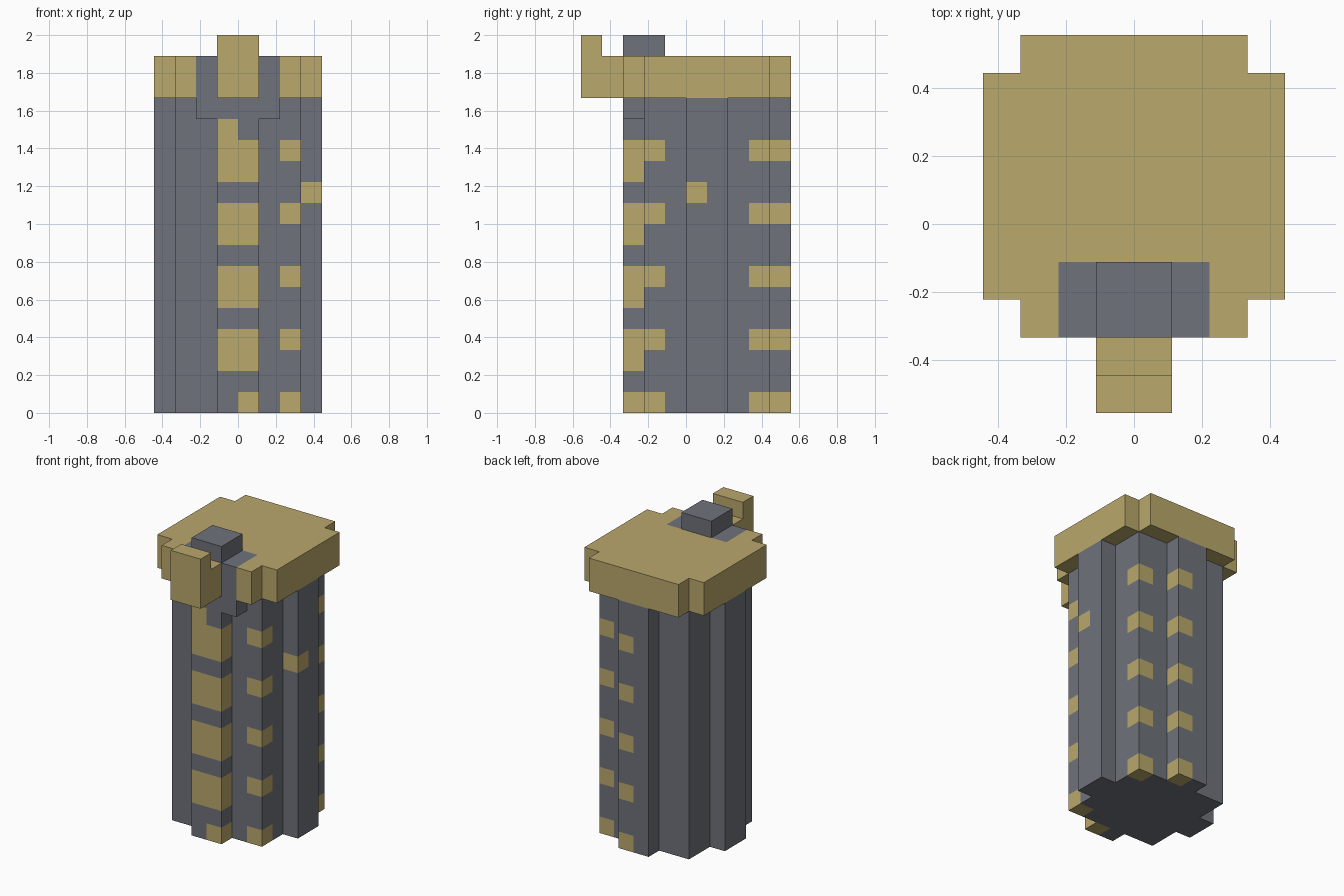
import bpy
import bmesh
from mathutils import Vector

cube = bpy.data.objects.get("Cube")
if cube:
    bpy.data.objects.remove(cube, do_unlink=True)

UNIT = 1 / 9  # edge of one block


def linear(c):
    c /= 255
    return c / 12.92 if c <= 0.04045 else ((c + 0.055) / 1.055) ** 2.4


def make_material(name, rgb):
    mat = bpy.data.materials.new(name)
    mat.use_nodes = True
    colour = [linear(c) for c in rgb] + [1]
    mat.diffuse_color = colour
    bsdf = next(n for n in mat.node_tree.nodes if n.type == 'BSDF_PRINCIPLED')
    bsdf.inputs["Base Color"].default_value = colour
    bsdf.inputs["Roughness"].default_value = 0.9
    return mat


MATERIALS = [make_material("slate grey", (110, 114, 122)),
             make_material("dull gold", (186, 168, 108))]
GREY, GOLD = 0, 1


def box(x0, x1, y0, y1, z0, z1):
    """All block cells inside a box."""
    return {(x, y, z) for x in range(x0, x1) for y in range(y0, y1)
            for z in range(z0, z1)}


def build(name, cells, gold, everything):
    """Skin the exposed sides of a set of blocks, then merge flat areas."""
    bm = bmesh.new()
    for cell in cells:
        for axis in range(3):
            for sign in (-1, 1):
                step = [0, 0, 0]
                step[axis] = sign
                if tuple(c + s for c, s in zip(cell, step)) in everything:
                    continue
                n = Vector(step)
                u = Vector([float(i == (axis + 1) % 3) for i in range(3)])
                v = n.cross(u)
                mid = Vector(cell) + Vector((0.5, 0.5, 0.5)) + n / 2
                corners = [mid + (a * u + b * v) / 2
                           for a, b in ((-1, -1), (1, -1), (1, 1), (-1, 1))]
                face = bm.faces.new([bm.verts.new(p * UNIT) for p in corners])
                face.material_index = GOLD if cell in gold else GREY
    bmesh.ops.remove_doubles(bm, verts=bm.verts, dist=UNIT / 100)
    bmesh.ops.dissolve_limit(bm, angle_limit=0.01, verts=bm.verts,
                             edges=bm.edges, delimit={'MATERIAL'})
    mesh = bpy.data.meshes.new(name)
    bm.to_mesh(mesh)
    bm.free()
    for mat in MATERIALS:
        mesh.materials.append(mat)
    bpy.context.collection.objects.link(bpy.data.objects.new(name, mesh))


# Stepped round column
body = (box(-1, 1, -3, 5, 0, 15) | box(-3, 3, -2, 4, 0, 15)
        | box(-4, 4, 0, 2, 0, 15))

# Gold inlays: front panels, rows of corner studs, one side stud
inlay = box(0, 1, -3, -2, 0, 1) | box(-1, 0, -3, -2, 13, 14) | box(3, 4, 0, 1, 10, 11)
for z in range(2, 12, 3):
    inlay |= box(-1, 1, -3, -2, z, z + 2)
for z in range(0, 13, 3):
    for x, y in ((2, -2), (2, 3), (0, 4)):
        inlay.add((x, y, z))

# Grey latch at the front of the lid, with a raised button
latch = box(-2, 2, -3, -1, 14, 17) | box(-1, 1, -3, -1, 17, 18)
body -= latch

# Lid with notched corners, and the spout with its upright lip
lid = (box(-4, 4, -2, 4, 15, 17) | box(-3, 3, -3, 5, 15, 17)) - latch
spout = box(-1, 1, -5, -3, 15, 17) | box(-1, 1, -5, -4, 17, 18)

everything = body | latch | lid | spout
gold = inlay | lid | spout
for name, cells in (("body", body), ("latch", latch), ("lid", lid), ("spout", spout)):
    build(name, cells, gold, everything)
